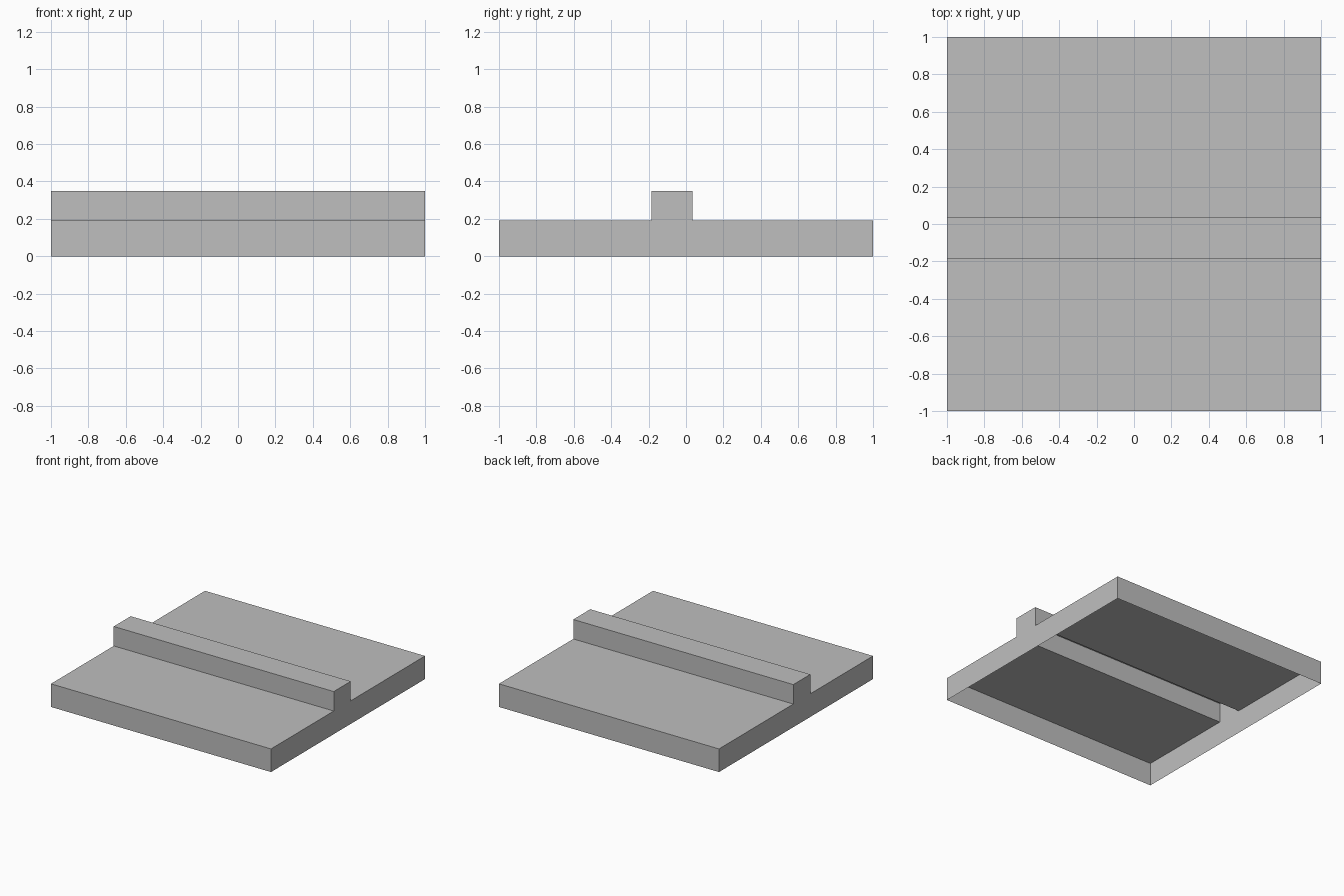
import bpy
import bmesh

cube = bpy.data.objects.get("Cube")
if cube:
    bpy.data.objects.remove(cube, do_unlink=True)

# Plain grey finish
grey = bpy.data.materials.new("plain_grey")
grey.use_nodes = True
colour = (0.52, 0.52, 0.52, 1)
grey.diffuse_color = colour
grey.node_tree.nodes["Principled BSDF"].inputs["Base Color"].default_value = colour

# Side profile (y, z): slab with a raised square rib, open underneath
slab_top, rib_top = 0.19, 0.35
rib_front, rib_back = -0.185, 0.035
profile = [(-1, 0), (-1, slab_top), (rib_front, slab_top), (rib_front, rib_top),
           (rib_back, rib_top), (rib_back, slab_top), (1, slab_top), (1, 0)]

# Hollow shell: skin swept along x, closed by an end wall on each side
bm = bmesh.new()
right, left = [[bm.verts.new((x, y, z)) for y, z in profile] for x in (-1, 1)]
for i in range(len(profile) - 1):
    bm.faces.new((right[i], left[i], left[i + 1], right[i + 1]))
bm.faces.new(right)
bm.faces.new(left[::-1])

# Face the skin outwards
bmesh.ops.recalc_face_normals(bm, faces=bm.faces)
bm.faces.ensure_lookup_table()
if bm.faces[0].normal.y > 0:
    bmesh.ops.reverse_faces(bm, faces=bm.faces)

mesh = bpy.data.meshes.new("ribbed_slab_shell")
bm.to_mesh(mesh)
bm.free()
mesh.materials.append(grey)
shell = bpy.data.objects.new("ribbed_slab_shell", mesh)
bpy.context.collection.objects.link(shell)
